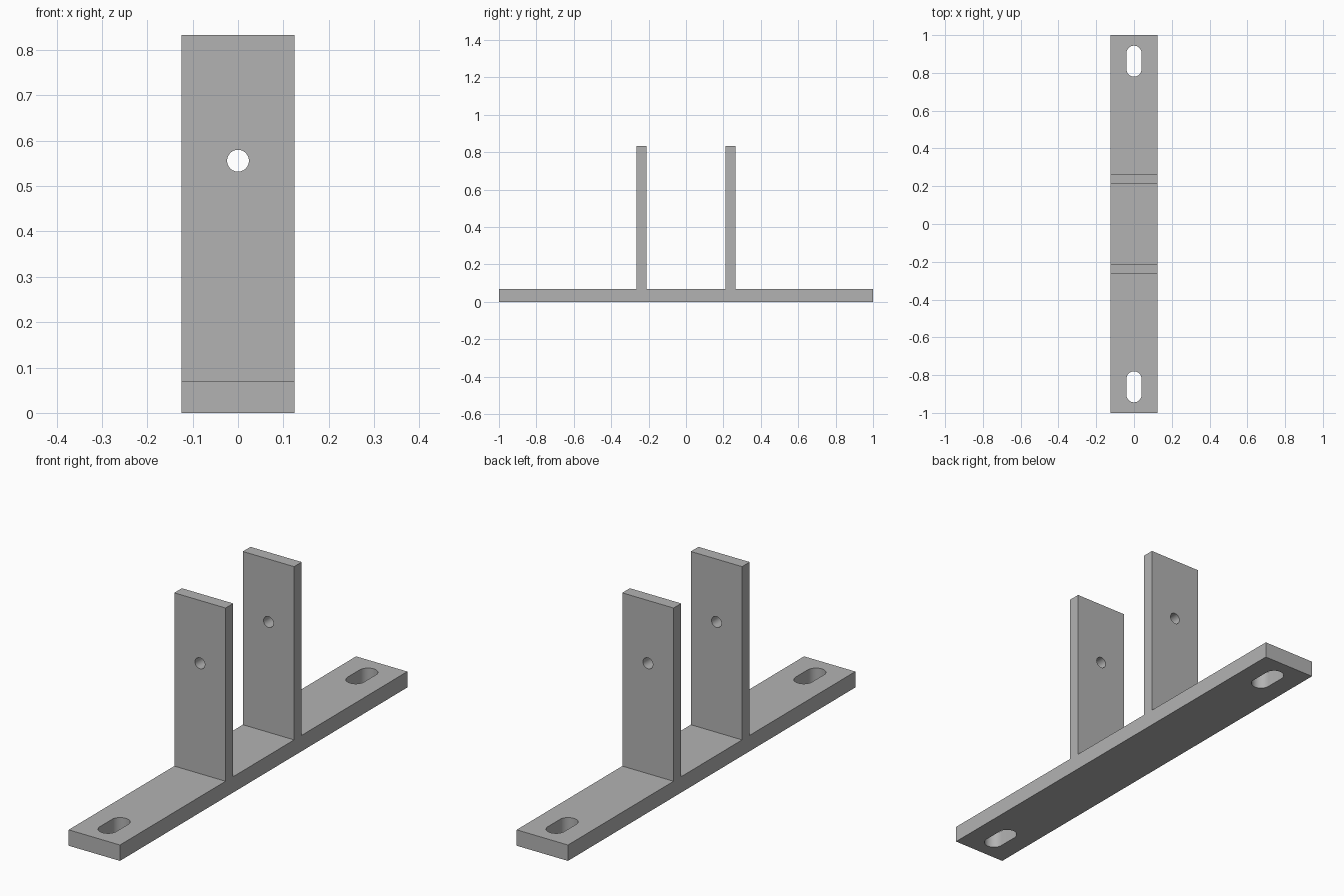
import bpy
import bmesh
from math import sin, cos, pi, radians
from mathutils import Vector

cube = bpy.data.objects.get("Cube")
if cube:
    bpy.data.objects.remove(cube, do_unlink=True)

HALF_W, BASE_T, TOP = 0.125, 0.07, 0.833
INNER, OUTER = 0.212, 0.265      # upright faces, measured from the centre
HOLE_Z, HOLE_R = 0.556, 0.024
SLOT_Y, SLOT_R, SLOT_HALF = 0.862, 0.04, 0.042

grey = bpy.data.materials.new("plain grey")
grey.use_nodes = True
colour = (0.45, 0.45, 0.45, 1)
grey.diffuse_color = colour
grey.node_tree.nodes["Principled BSDF"].inputs["Base Color"].default_value = colour


def extrude(name, outline, direction):
    """Closed solid from a flat outline swept along a direction."""
    bm = bmesh.new()
    face = bm.faces.new([bm.verts.new(p) for p in outline])
    swept = bmesh.ops.extrude_face_region(bm, geom=[face])["geom"]
    verts = [g for g in swept if isinstance(g, bmesh.types.BMVert)]
    bmesh.ops.translate(bm, verts=verts, vec=Vector(direction))
    bmesh.ops.recalc_face_normals(bm, faces=bm.faces)
    mesh = bpy.data.meshes.new(name)
    bm.to_mesh(mesh)
    bm.free()
    mesh.materials.append(grey)
    obj = bpy.data.objects.new(name, mesh)
    bpy.context.collection.objects.link(obj)
    return obj


def arc(radius, start, end, steps):
    return [(radius * cos(start + (end - start) * i / steps),
             radius * sin(start + (end - start) * i / steps))
            for i in range(steps + 1)]


# Bracket: base bar and two uprights as one side profile, mirrored in y
half = [(1, 0), (1, BASE_T), (OUTER, BASE_T), (OUTER, TOP),
        (INNER, TOP), (INNER, BASE_T)]
profile = half + [(-y, z) for y, z in reversed(half)]
bracket = extrude("double_upright_bracket",
                  [(-HALF_W, y, z) for y, z in profile], (2 * HALF_W, 0, 0))

# Round hole through both uprights
circle = arc(HOLE_R, 0, 2 * pi, 48)[:-1]
cutters = [extrude("upright_hole_cutter",
                   [(x, -0.5, HOLE_Z + z) for x, z in circle], (0, 1, 0))]

# Rounded mounting slot near each end of the base
slot = ([(x, y + SLOT_HALF) for x, y in arc(SLOT_R, 0, pi, 24)]
        + [(x, y - SLOT_HALF) for x, y in arc(SLOT_R, pi, 2 * pi, 24)])
for side in (-1, 1):
    cutters.append(extrude("base_slot_cutter",
                           [(x, side * SLOT_Y + y, -0.1) for x, y in slot],
                           (0, 0, 0.3)))

# Cut the openings
bpy.ops.object.select_all(action="DESELECT")
bpy.context.view_layer.objects.active = bracket
bracket.select_set(True)
for cutter in cutters:
    cutter.hide_render = True
    cut = bracket.modifiers.new("opening", "BOOLEAN")
    cut.operation = "DIFFERENCE"
    cut.solver = "EXACT"
    cut.object = cutter
    bpy.ops.object.modifier_apply(modifier=cut.name)
    bpy.data.objects.remove(cutter, do_unlink=True)

bpy.ops.object.shade_smooth_by_angle(angle=radians(30))
